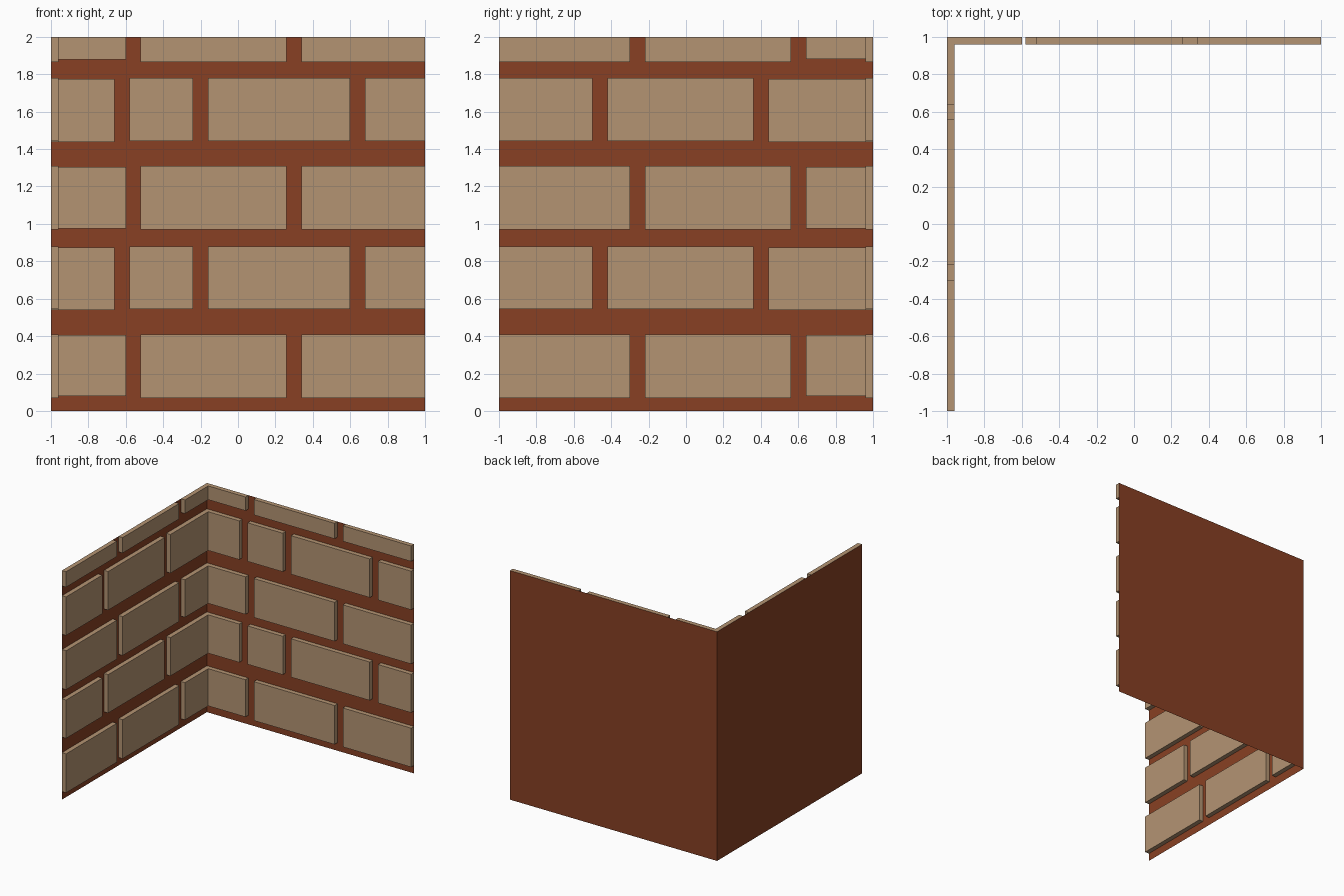
import bpy, bmesh
from mathutils import Vector

if "Cube" in bpy.data.objects:
    bpy.data.objects.remove(bpy.data.objects["Cube"])


def material(name, rgb):
    m = bpy.data.materials.new(name)
    m.diffuse_color = (*rgb, 1)
    m.use_nodes = True
    m.node_tree.nodes["Principled BSDF"].inputs["Base Color"].default_value = m.diffuse_color
    return m


BRICK = material("tan brick", (0.456, 0.296, 0.171))
MORTAR = material("red brown mortar", (0.246, 0.051, 0.017))
T = 0.04          # how far bricks stand out from the mortar
IN = 1 - T        # inner face of the bricks


def finish(bm, name, mat):
    me = bpy.data.meshes.new(name)
    bm.to_mesh(me)
    bm.free()
    me.materials.append(mat)
    bpy.context.collection.objects.link(bpy.data.objects.new(name, me))


def prism(name, outline, z0, z1):
    """Extrude a plan outline upward, leaving the side against the wall open."""
    bm = bmesh.new()
    face = bm.faces.new([bm.verts.new((x, y, z0)) for x, y in outline])
    new = bmesh.ops.extrude_face_region(bm, geom=[face], use_keep_orig=True)["geom"]
    for v in new:
        if isinstance(v, bmesh.types.BMVert):
            v.co.z = z1
    bmesh.ops.recalc_face_normals(bm, faces=bm.faces[:])
    hidden = [f for f in bm.faces
              if all(v.co.x < -0.999 for v in f.verts) or all(v.co.y > 0.999 for v in f.verts)]
    bmesh.ops.delete(bm, geom=hidden, context='FACES')
    finish(bm, name, BRICK)


# Mortar: two thin sheets meeting at the corner, facing inward
bm = bmesh.new()
cols = [[bm.verts.new((x, y, z)) for z in (0, 2)] for x, y in ((-1, -1), (-1, 1), (1, 1))]
for a, b in zip(cols, cols[1:]):
    bm.faces.new((a[0], a[1], b[1], b[0]))
for f in bm.faces:
    f.normal_update()
    if f.normal.dot(Vector((1, -1, 0))) < 0:
        f.normal_flip()
finish(bm, "mortar_walls", MORTAR)

# Rows: brick z range, corner brick z range
rows = [(0.07, 0.41, 0.08, 0.405), (0.545, 0.88, 0.54, 0.875), (0.97, 1.31, 0.975, 1.303),
        (1.443, 1.78, 1.437, 1.775), (1.865, 2.0, 1.88, 2.0)]
# Two alternating bonds: back bricks in x, left bricks in y, corner brick ends
odd = ([(-0.52, 0.26), (0.34, 1)], [(-1, -0.30), (-0.22, 0.56)], -0.60, 0.64)
even = ([(-0.58, -0.24), (-0.16, 0.60), (0.68, 1)], [(-1, -0.50), (-0.42, 0.36)], -0.66, 0.44)

for i, (z0, z1, c0, c1) in enumerate(rows):
    back, left, cx, cy = even if i % 2 else odd
    for a, b in back:
        prism("back_brick", [(a, IN), (b, IN), (b, 1), (a, 1)], z0, z1)
    for a, b in left:
        prism("left_brick", [(-1, a), (-IN, a), (-IN, b), (-1, b)], z0, z1)
    # L-shaped brick wrapping the inner corner
    prism("corner_brick", [(-1, cy), (-IN, cy), (-IN, IN), (cx, IN), (cx, 1), (-1, 1)], c0, c1)
